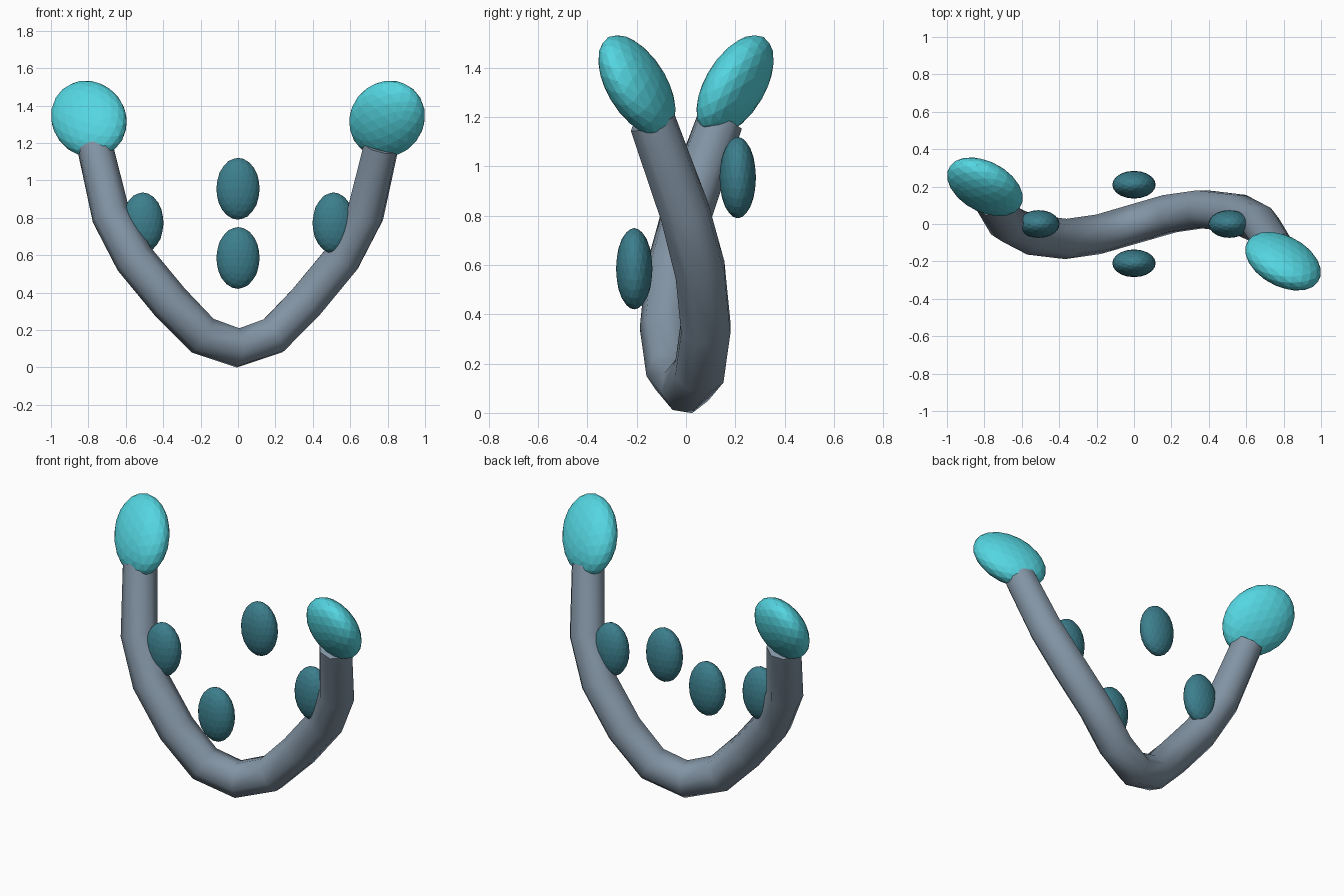
import bpy
from mathutils import Matrix, Vector

if "Cube" in bpy.data.objects:
    bpy.data.objects.remove(bpy.data.objects["Cube"])


def material(name, color):
    mat = bpy.data.materials.new(name)
    mat.diffuse_color = color
    mat.use_nodes = True
    mat.node_tree.nodes["Principled BSDF"].inputs["Base Color"].default_value = mat.diffuse_color
    return mat


cyan = material("bright_cyan", (0.09, 0.67, 0.75, 1))
teal = material("dark_teal", (0.045, 0.21, 0.265, 1))
slate = material("slate_grey", (0.225, 0.295, 0.37, 1))


def ellipsoid(name, center, radii, mat, rotation=Matrix.Identity(4)):
    bpy.ops.mesh.primitive_ico_sphere_add(subdivisions=3, radius=1)
    ob = bpy.context.object
    ob.name = name
    ob.data.transform(rotation @ Matrix.Diagonal((*radii, 1)))
    ob.location = center
    ob.data.materials.append(mat)
    return ob


# Curved tube: half a path, repeated by a half turn about z
half = [(0.19, 0.055, 0.17, 1), (0.365, 0.08, 0.35, 1), (0.555, 0.057, 0.58, 1),
        (0.68, -0.005, 0.815, 0.97), (0.765, -0.136, 1.18, 0.9)]
path = [(-x, -y, z, r) for x, y, z, r in reversed(half)] + [(0, 0, 0.104, 1)] + half
curve = bpy.data.curves.new("curved_stem", "CURVE")
curve.dimensions = "3D"
curve.bevel_depth = 0.108
curve.bevel_resolution = 2
curve.use_fill_caps = True
spline = curve.splines.new("POLY")
spline.points.add(len(path) - 1)
for point, (x, y, z, r) in zip(spline.points, path):
    point.co = (x, y, z, 1)
    point.radius = r
stem = bpy.data.objects.new("curved_stem", curve)
bpy.context.collection.objects.link(stem)
bpy.context.view_layer.objects.active = stem
stem.select_set(True)
bpy.ops.object.convert(target="MESH")
stem = bpy.context.object
stem.data.materials.clear()
stem.data.materials.append(slate)
bpy.ops.object.shade_smooth_by_angle(angle=1.0)

# Tilted flat paddles on the tips
normal = Vector((0.306, 0.848, 0.432)).normalized()
long_axis = Vector((0.51, -0.53, 0.66))
long_axis = (long_axis - normal * long_axis.dot(normal)).normalized()
tilt = Matrix((normal.cross(long_axis), normal, long_axis)).transposed().to_4x4()
for side, s in (("right", 1), ("left", -1)):
    turn = Matrix.Diagonal((s, s, 1, 1))
    ellipsoid(side + "_tip_paddle", (0.797 * s, -0.199 * s, 1.328),
              (0.196, 0.109, 0.241), cyan, turn @ tilt)
    # Small floating pods beside the tube
    ellipsoid(side + "_pod", (0.51 * s, 0, 0.772), (0.112, 0.074, 0.163), teal)

# Front and back pods
ellipsoid("front_pod", (0, -0.21, 0.585), (0.116, 0.074, 0.165), teal)
ellipsoid("back_pod", (0, 0.21, 0.955), (0.116, 0.074, 0.165), teal)
